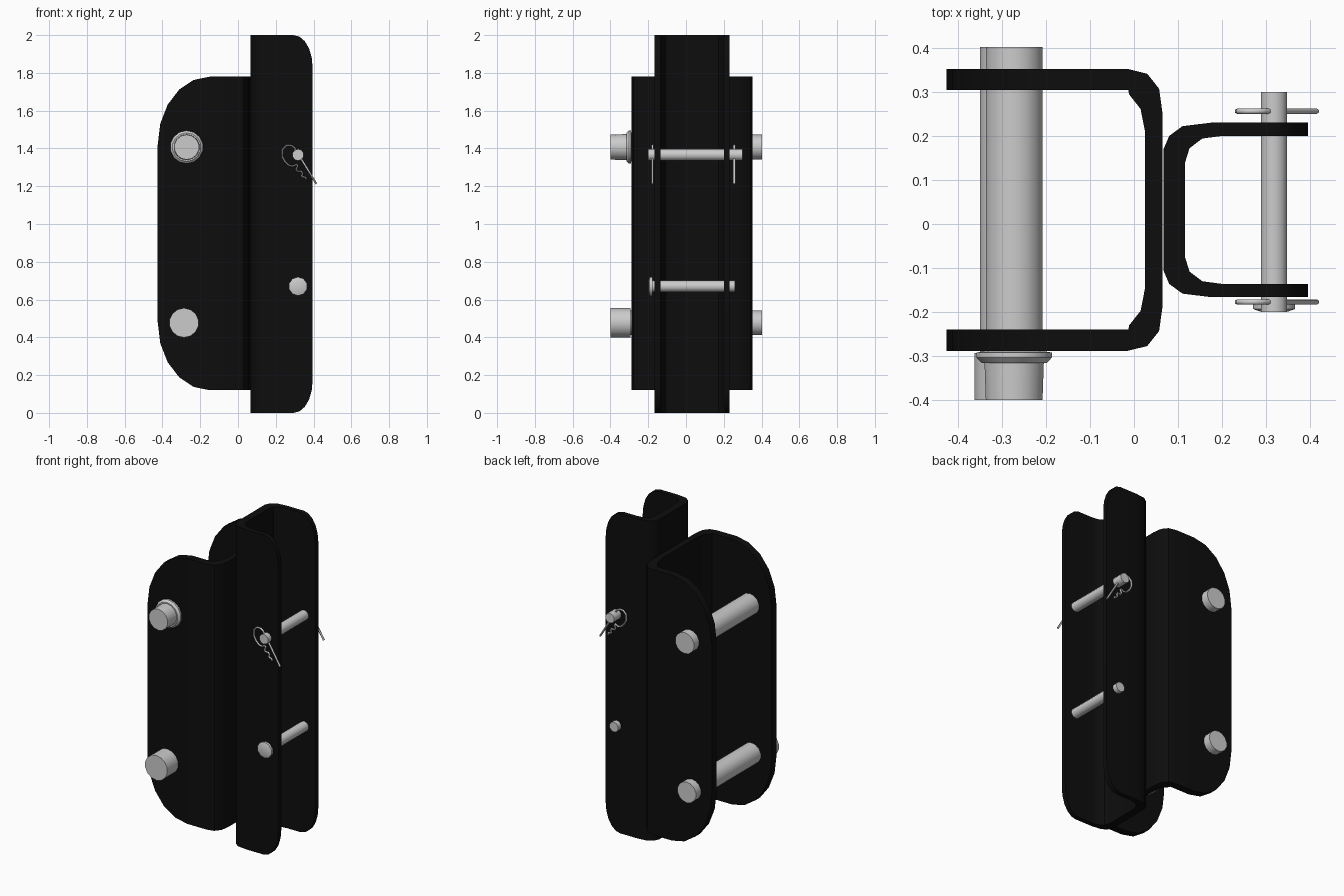
import bpy
import math

if "Cube" in bpy.data.objects:
    bpy.data.objects.remove(bpy.data.objects["Cube"])

black = bpy.data.materials.new("black_paint")
black.diffuse_color = (0.004, 0.004, 0.004, 1)
black.use_nodes = True
black.node_tree.nodes["Principled BSDF"].inputs["Base Color"].default_value = black.diffuse_color


def finish(ob, angle=35):
    bpy.ops.object.select_all(action='DESELECT')
    ob.select_set(True)
    bpy.context.view_layer.objects.active = ob
    bpy.ops.object.shade_smooth_by_angle(angle=math.radians(angle))


def mesh_object(name, verts, faces):
    me = bpy.data.meshes.new(name)
    me.from_pydata(verts, [], faces)
    me.validate()
    ob = bpy.data.objects.new(name, me)
    bpy.context.collection.objects.link(ob)
    return ob


def channel(name, free_x, rx, rz, outer, inner, yc, zc, h, steps=5):
    """U channel swept through stations of (outer xy, inner xy, half height)."""
    side = 1 if outer[-1][0] > free_x else -1
    half = []
    # rounded free end of the flange
    for i in range(steps):
        a = math.pi / 2 * i / steps
        x = free_x + side * rx * (1 - math.cos(a))
        half.append(((x, outer[0][1]), (x, inner[0][1]), h - rz + rz * math.sin(a)))
    x = free_x + side * rx
    half.append(((x, outer[0][1]), (x, inner[0][1]), h))
    # bend into the web
    half += [(o, i, h) for o, i in zip(outer, inner)]
    flip = [((o[0], -o[1]), (i[0], -i[1]), k) for o, i, k in reversed(half)]
    verts, faces = [], []
    for o, i, k in half + flip:
        for p, s in ((o, -1), (o, 1), (i, 1), (i, -1)):
            verts.append((p[0], yc + p[1], zc + s * k))
    n = len(verts) // 4
    for s in range(n - 1):
        for j in range(4):
            a, b = s * 4 + j, s * 4 + (j + 1) % 4
            q = (a, b, b + 4, a + 4)
            faces.append(q if side < 0 else q[::-1])
    ends = [(3, 2, 1, 0), tuple(range(n * 4 - 4, n * 4))]
    faces += ends if side < 0 else [f[::-1] for f in ends]
    ob = mesh_object(name, verts, faces)
    # consistent outward normals
    import bmesh
    bm = bmesh.new()
    bm.from_mesh(ob.data)
    bmesh.ops.recalc_face_normals(bm, faces=bm.faces)
    bm.to_mesh(ob.data)
    bm.free()
    ob.data.materials.append(black)
    finish(ob)


def pin(name, x, z, profile, sides):
    """Turned pin along y from (y, radius) pairs."""
    verts, faces = [], []
    for y, r in profile:
        for i in range(sides):
            a = 2 * math.pi * (i + 0.5) / sides
            verts.append((x + r * math.cos(a), y, z + r * math.sin(a)))
    for s in range(len(profile) - 1):
        for i in range(sides):
            a, b = s * sides + i, s * sides + (i + 1) % sides
            faces.append((a, a + sides, b + sides, b))
    n = len(verts)
    faces += [tuple(range(sides)), tuple(reversed(range(n - sides, n)))]
    finish(mesh_object(name, verts, faces), 46 if sides < 12 else 35)


# Large channel, open to -x
channel("large_channel", -0.425, 0.275, 0.36,
        [(-0.015, 0.32), (0.03, 0.309), (0.057, 0.275), (0.065, 0.217)],
        [(-0.013, 0.272), (-0.011, 0.262), (0.015, 0.229), (0.025, 0.178)],
        0.032, 0.95, 0.83)

# Small tall channel, open to +x
channel("small_channel", 0.395, 0.1, 0.17,
        [(0.175, 0.198), (0.11, 0.19), (0.08, 0.168), (0.067, 0.138)],
        [(0.2, 0.168), (0.155, 0.162), (0.126, 0.14), (0.116, 0.108)],
        0.032, 1.0, 1.0)

# Large hitch pins
pin("upper_large_pin", -0.272, 1.407,
    [(-0.4, 0.066), (-0.315, 0.069), (-0.315, 0.076), (-0.303, 0.088),
     (-0.292, 0.088), (-0.288, 0.066), (0.402, 0.066)], 14)
pin("lower_large_pin", -0.286, 0.477,
    [(-0.4, 0.078), (-0.293, 0.078), (-0.293, 0.065), (0.402, 0.065)], 14)

# Small cross pins
pin("upper_small_pin", 0.318, 1.366, [(-0.2, 0.031), (0.3, 0.031)], 10)
pin("lower_small_pin", 0.318, 0.67,
    [(-0.199, 0.032), (-0.193, 0.05), (-0.178, 0.05), (-0.178, 0.031), (0.26, 0.031)], 10)

# Hairpin clips through the upper small pin, drawn in x and z
wire = [(0.415, 1.212), (0.365, 1.295), (0.318, 1.372), (0.298, 1.405), (0.28, 1.416),
        (0.255, 1.415), (0.236, 1.395), (0.234, 1.36), (0.247, 1.333), (0.268, 1.312),
        (0.29, 1.305), (0.31, 1.315), (0.316, 1.308), (0.308, 1.29), (0.314, 1.279),
        (0.335, 1.279), (0.342, 1.268), (0.337, 1.256), (0.345, 1.249),
        (0.357, 1.247), (0.36, 1.235)]
for name, y in (("front_clip", -0.177), ("back_clip", 0.256)):
    cu = bpy.data.curves.new(name, 'CURVE')
    cu.dimensions = '3D'
    cu.bevel_depth = 0.006
    cu.bevel_resolution = 1
    cu.use_fill_caps = True
    sp = cu.splines.new('POLY')
    sp.points.add(len(wire) - 1)
    for p, (x, z) in zip(sp.points, wire):
        p.co = (x, y, z, 1)
    ob = bpy.data.objects.new(name, cu)
    bpy.context.collection.objects.link(ob)
    bpy.ops.object.select_all(action='DESELECT')
    ob.select_set(True)
    bpy.context.view_layer.objects.active = ob
    bpy.ops.object.convert(target='MESH')
    finish(bpy.context.object, 60)
